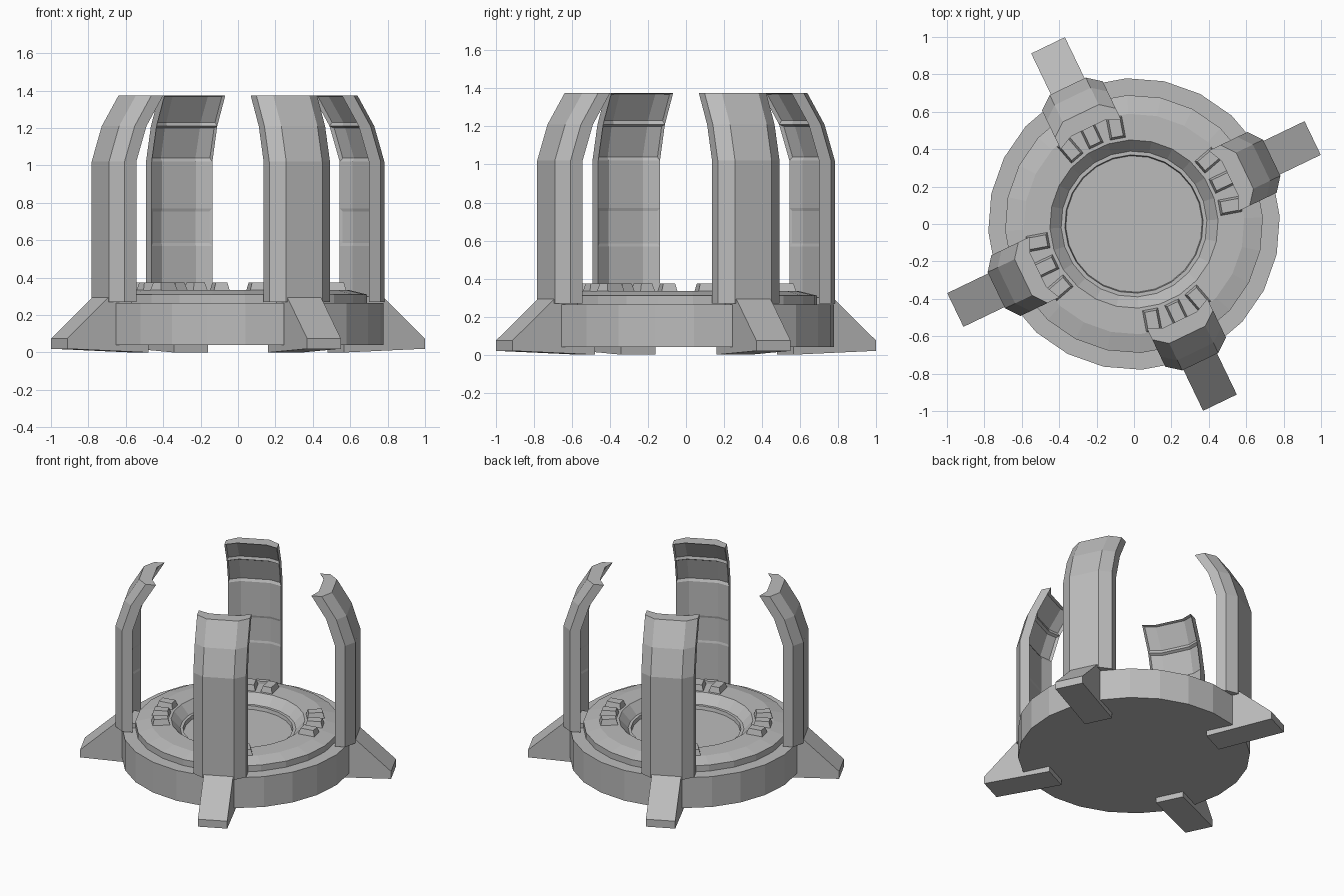
import bpy
import bmesh
from math import radians, cos, sin
from mathutils import Matrix

cube = bpy.data.objects.get("Cube")
if cube:
    bpy.data.objects.remove(cube, do_unlink=True)

grey = bpy.data.materials.new("plain grey")
grey.use_nodes = True
color = (0.5, 0.5, 0.5, 1)
grey.diffuse_color = color
grey.node_tree.nodes["Principled BSDF"].inputs["Base Color"].default_value = color

ARM_ANGLE = 25.7


def finish(bm, name, angle=0.0):
    """Turn a bmesh into an object rotated about the vertical axis."""
    bm.transform(Matrix.Rotation(radians(angle), 4, "Z"))
    mesh = bpy.data.meshes.new(name)
    bm.to_mesh(mesh)
    bm.free()
    mesh.materials.append(grey)
    obj = bpy.data.objects.new(name, mesh)
    bpy.context.collection.objects.link(obj)
    return obj


def loft(rings):
    """Closed solid through equal-length rings; returns bmesh and side faces by band."""
    bm = bmesh.new()
    loops = [[bm.verts.new(p) for p in ring] for ring in rings]
    n = len(loops[0])
    bands = []
    for a, b in zip(loops, loops[1:]):
        bands.append([bm.faces.new((a[i], a[(i + 1) % n], b[(i + 1) % n], b[i]))
                      for i in range(n)])
    bm.faces.new(loops[0])
    bm.faces.new(loops[-1])
    bmesh.ops.recalc_face_normals(bm, faces=bm.faces)
    return bm, bands


# Round base: stepped rim, raised ring and sunken floor
def base():
    profile = [(0.78, 0.04), (0.78, 0.265), (0.69, 0.265), (0.69, 0.31),
               (0.59, 0.335), (0.45, 0.335), (0.39, 0.27), (0.37, 0.27),
               (0.365, 0.245)]
    sides = 24
    turns = [radians(3 + 360 * i / sides) for i in range(sides)]
    bm, _ = loft([[(r * cos(a), r * sin(a), z) for a in turns] for r, z in profile])
    finish(bm, "base")


# Curved upright arm with a hollow inner side and recessed panels
def arm(name, angle):
    section = [(0.76, 0.18), (0.817, 0.107), (0.817, -0.107), (0.76, -0.18),
               (0.69, -0.18), (0.728, -0.1), (0.728, 0.1), (0.69, 0.18)]
    path = [(0.0, 0.27), (0.0, 0.57), (0.0, 0.77), (0.0, 1.02),
            (-0.06, 1.21), (-0.16, 1.375)]
    bm, bands = loft([[(r + shift, t, z) for r, t in section] for shift, z in path])
    for band, depth in ((1, -0.004), (3, -0.015), (4, -0.015)):
        bmesh.ops.inset_region(bm, faces=bands[band][4:7], thickness=0.015,
                               depth=depth, use_even_offset=True)
    finish(bm, name, angle)


# Sloping foot that runs under the base
def foot(name, angle):
    side = [(0.58, 0.0), (1.06, 0.02), (1.06, 0.075), (0.81, 0.3), (0.68, 0.3), (0.58, 0.1)]
    bm, _ = loft([[(r, t, z) for r, z in side] for t in (-0.1, 0.1)])
    finish(bm, name, angle)


# Small tapered block on the raised ring
def block(name, angle):
    rings = []
    for z, inset in ((0.32, 0.0), (0.375, 0.015)):
        r0, r1, w = 0.46 + inset, 0.585 - inset, 0.046 - inset
        rings.append([(r0, -w, z), (r1, -w, z), (r1, w, z), (r0, w, z)])
    bm, _ = loft(rings)
    finish(bm, name, angle)


base()
for k, place in enumerate(("left", "back", "right", "front")):
    angle = ARM_ANGLE + 90 * k
    arm(place + "_arm", angle)
    foot(place + "_foot", angle)
    for j in (-1, 0, 1):
        block(f"{place}_block_{j + 2}", angle + 15 * j)
